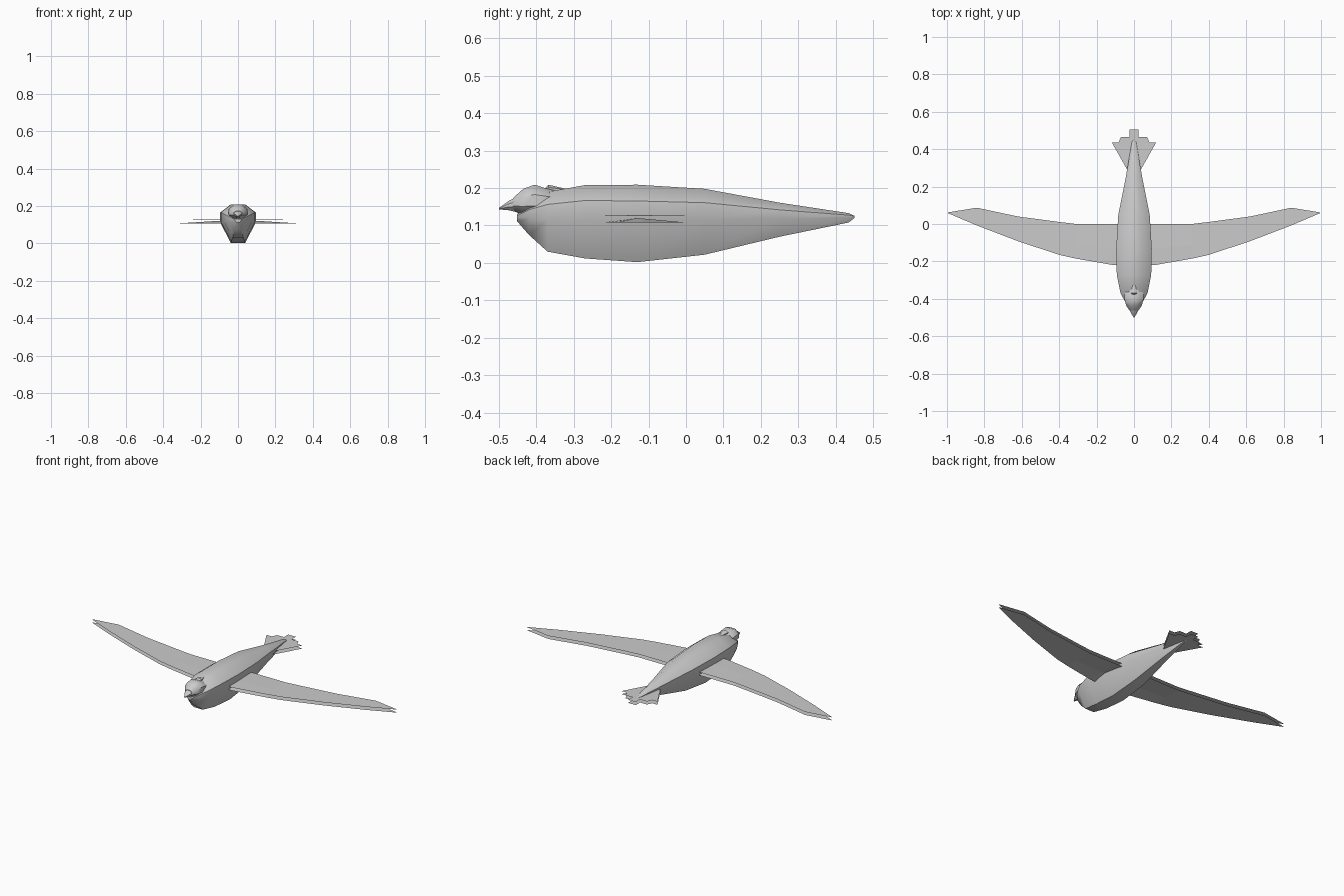
import bpy, bmesh, math

if "Cube" in bpy.data.objects:
    bpy.data.objects.remove(bpy.data.objects["Cube"])


def make_object(name, verts, faces, smooth=False):
    mesh = bpy.data.meshes.new(name)
    mesh.from_pydata(verts, [], faces)
    obj = bpy.data.objects.new(name, mesh)
    bpy.context.collection.objects.link(obj)
    if smooth:
        bm = bmesh.new()
        bm.from_mesh(mesh)
        bmesh.ops.recalc_face_normals(bm, faces=bm.faces)
        bm.to_mesh(mesh)
        bm.free()
        bpy.ops.object.select_all(action='DESELECT')
        obj.select_set(True)
        bpy.context.view_layer.objects.active = obj
        bpy.ops.object.shade_smooth_by_angle(angle=math.radians(40))
    return obj


def loft(name, stations, profile):
    """stations: (y, bottom, top, half width); profile: right half in unit x, z."""
    ring = profile + [(-x, z) for x, z in reversed(profile)]
    n = len(ring)
    verts, faces = [], []
    for y, bottom, top, width in stations:
        verts += [(x * width, y, bottom + z * (top - bottom)) for x, z in ring]
    for s in range(len(stations) - 1):
        for i in range(n):
            j = (i + 1) % n
            faces.append((s * n + i, s * n + j, (s + 1) * n + j, (s + 1) * n + i))
    faces.append(tuple(range(n)))
    faces.append(tuple(range((len(stations) - 1) * n, len(stations) * n)))
    return make_object(name, verts, faces, smooth=True)


# Body: octagonal section, narrow belly, tapering to the tail
body_profile = [(0.40, 0), (1, 0.53), (1, 0.79), (0.40, 1)]
loft("body", [
    (-0.452, 0.112, 0.130, 0.015),
    (-0.42, 0.075, 0.160, 0.045),
    (-0.37, 0.030, 0.190, 0.072),
    (-0.27, 0.012, 0.208, 0.092),
    (-0.13, 0.002, 0.209, 0.095),
    (0.05, 0.022, 0.198, 0.084),
    (0.25, 0.070, 0.161, 0.044),
    (0.435, 0.108, 0.133, 0.012),
    (0.45, 0.120, 0.126, 0.004)], body_profile)

# Head
head_profile = [(0.4, 0), (1, 0.35), (1, 0.7), (0.45, 1)]
loft("head", [
    (-0.462, 0.140, 0.174, 0.024),
    (-0.435, 0.126, 0.198, 0.042),
    (-0.405, 0.122, 0.209, 0.050),
    (-0.37, 0.130, 0.198, 0.050),
    (-0.335, 0.145, 0.190, 0.035)], head_profile)

# Beak
loft("beak", [
    (-0.50, 0.143, 0.147, 0.002),
    (-0.475, 0.141, 0.165, 0.017),
    (-0.445, 0.134, 0.180, 0.028)], head_profile)

# Small crest behind the head
loft("crest", [
    (-0.385, 0.180, 0.190, 0.012),
    (-0.368, 0.185, 0.209, 0.018),
    (-0.325, 0.192, 0.199, 0.006)], head_profile)

# Wings: two thin sheets each; stations are (x, leading y, trailing y)
wing = [(0.04, -0.22, 0.0), (0.12, -0.218, 0.0), (0.31, -0.185, 0.0),
        (0.40, -0.165, 0.011), (0.62, -0.092, 0.04), (0.84, -0.008, 0.087),
        (0.995, 0.058, 0.062)]


def wing_sheet(name, side, z, rise, flip):
    verts, faces = [], []
    for x, lead, trail in wing:
        bow = rise if x < 0.2 else 0
        verts += [(side * x, lead, z), (side * x, lead + 0.4 * (trail - lead), z + bow),
                  (side * x, trail, z)]
    for s in range(len(wing) - 1):
        for k in (0, 1):
            a = s * 3 + k
            f = (a, a + 3, a + 4, a + 1)
            faces.append(f[::-1] if flip else f)
    make_object(name, verts, faces)


for side, label in ((1, "left"), (-1, "right")):
    wing_sheet(label + "_wing_top", side, 0.126, 0.002, side < 0)
    wing_sheet(label + "_wing_underside", side, 0.108, 0.012, side > 0)

# Tail: stepped feather fan in two thin sheets
half = [(0.025, 0.27), (0.118, 0.435), (0.083, 0.435), (0.070, 0.465),
        (0.025, 0.465), (0.025, 0.505)]
outline = half + [(-x, y) for x, y in reversed(half)]
for name, z, flip in (("tail_top", 0.126, False), ("tail_underside", 0.108, True)):
    order = tuple(range(len(outline)))
    make_object(name, [(x, y, z) for x, y in outline], [order[::-1] if flip else order])
